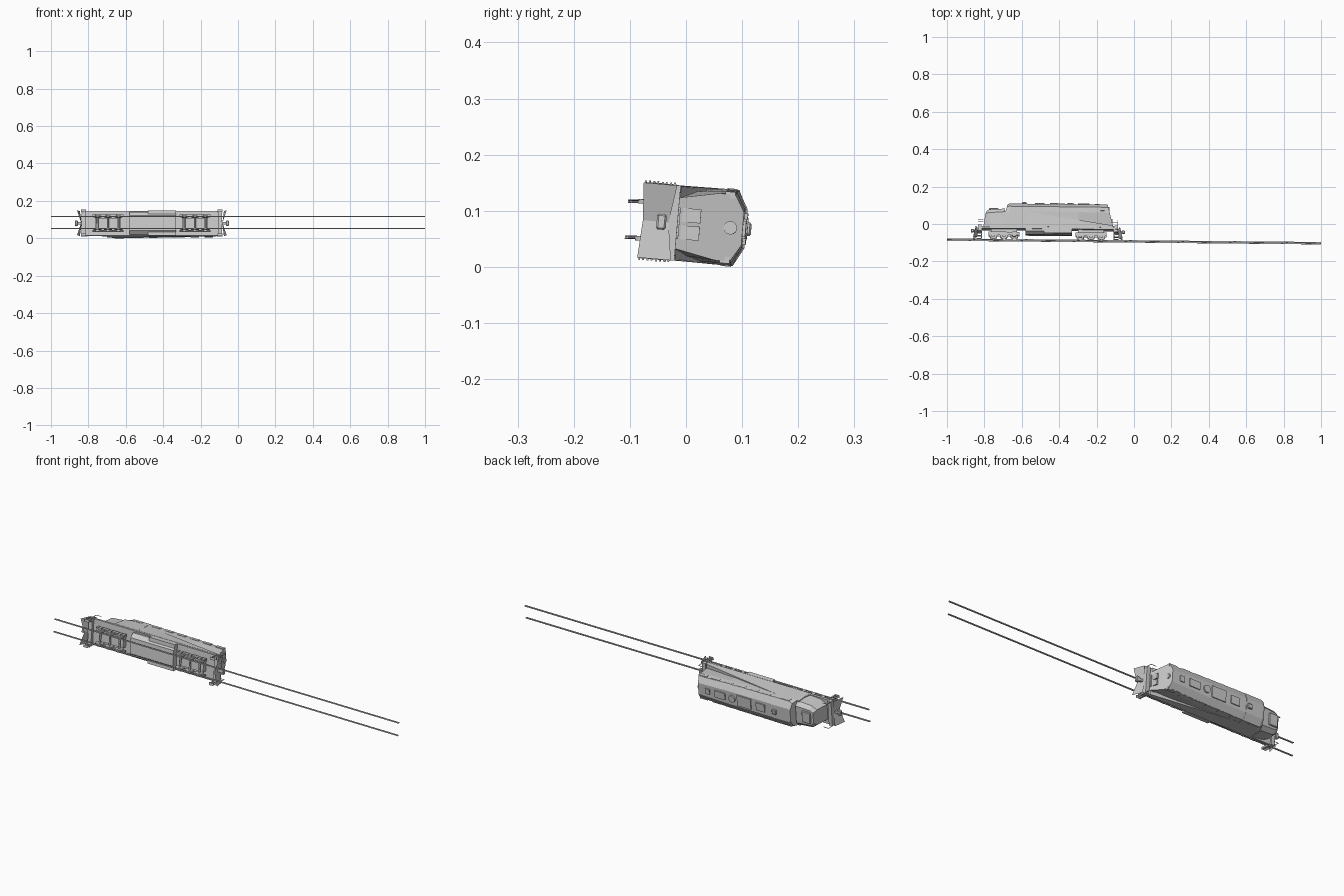
import bpy, bmesh
from math import radians
from mathutils import Matrix, Vector

cube = bpy.data.objects.get("Cube")
if cube:
    bpy.data.objects.remove(cube, do_unlink=True)

# Built upright (x along the track, z up), then laid over with a slight tilt
PLACE = (Matrix.Translation((0, 0, 0.0765)) @ Matrix.Rotation(radians(-0.55), 4, 'Z')
         @ Matrix.Rotation(radians(-95), 4, 'X'))


def finish(name, bm):
    bmesh.ops.recalc_face_normals(bm, faces=bm.faces)
    mesh = bpy.data.meshes.new(name)
    bm.to_mesh(mesh)
    bm.free()
    ob = bpy.data.objects.new(name, mesh)
    bpy.context.collection.objects.link(ob)
    ob.matrix_world = PLACE
    return ob


def box(name, x, y, z, chamfer=0):
    """Box from (min, max) pairs."""
    bm = bmesh.new()
    spans = (x, y, z)
    mid = [(a + b) / 2 for a, b in spans]
    size = [b - a for a, b in spans]
    mat = Matrix.Translation(mid) @ Matrix.Diagonal((*size, 1))
    bmesh.ops.create_cube(bm, size=1, matrix=mat)
    if chamfer:
        bmesh.ops.bevel(bm, geom=bm.edges[:], offset=chamfer, segments=1, affect='EDGES')
    return finish(name, bm)


def pair(name, x, y, z):
    """The same box on both sides of the centre line."""
    box("left_" + name, x, y, z)
    box("right_" + name, x, (-y[1], -y[0]), z)


def cylinder(name, centre, radius, depth, axis='Y', sides=16):
    bm = bmesh.new()
    turn = Matrix.Rotation(radians(90), 4, 'X') if axis == 'Y' else Matrix()
    if axis == 'X':
        turn = Matrix.Rotation(radians(90), 4, 'Y')
    bmesh.ops.create_cone(bm, cap_ends=True, segments=sides, radius1=radius, radius2=radius,
                          depth=depth, matrix=Matrix.Translation(centre) @ turn)
    return finish(name, bm)


def loft(name, stations):
    """Each station is a list of (x, half_width, z), mirrored into a closed ring."""
    bm = bmesh.new()
    rings = []
    for st in stations:
        pts = [(x, w, z) for x, w, z in st] + [(x, -w, z) for x, w, z in reversed(st)]
        rings.append([bm.verts.new(p) for p in pts])
    n = len(rings[0])
    for a, b in zip(rings, rings[1:]):
        for i in range(n):
            j = (i + 1) % n
            bm.faces.new((a[i], a[j], b[j], b[i]))
    bm.faces.new(rings[0])
    bm.faces.new(rings[-1])
    return finish(name, bm)


def extrude(name, profile, half):
    """Side profile in x and z, extruded across the width."""
    bm = bmesh.new()
    face = bm.faces.new([bm.verts.new((x, -half, z)) for x, z in profile])
    out = bmesh.ops.extrude_face_region(bm, geom=[face])
    moved = [v for v in out["geom"] if isinstance(v, bmesh.types.BMVert)]
    bmesh.ops.translate(bm, verts=moved, vec=(0, 2 * half, 0))
    return finish(name, bm)


def plate(name, corners):
    bm = bmesh.new()
    bm.faces.new([bm.verts.new(c) for c in corners])
    return finish(name, bm)


# Rails
for side, y in (("left", 0.032), ("right", -0.032)):
    box(side + "_rail_head", (-1, 1), (y - 0.002, y + 0.002), (-0.093, -0.09))
    box(side + "_rail_foot", (-1, 1), (y - 0.003, y + 0.003), (-0.097, -0.095))
    box(side + "_rail_web", (-1, 1), (y - 0.001, y + 0.001), (-0.096, -0.092))

# Deck, lower hull with its long sloping edge, and cab
box("deck", (-0.83, -0.09), (-0.066, 0.066), (-0.036, -0.024))
extrude("lower_hull", [(-0.7, -0.025), (-0.11, -0.025), (-0.113, -0.015),
                       (-0.55, 0.052), (-0.7, 0.055)], 0.067)


def section(x, lean, widths, top=0.1):
    levels = (-0.025, 0.055, 0.083, top)
    return [(x - lean * (z + 0.025) / 0.125, w, z) for w, z in zip(widths, levels)]


loft("cab", [section(-0.71, -0.035, (0.066, 0.067, 0.06, 0.03), 0.098),
             section(-0.67, -0.005, (0.067, 0.068, 0.068, 0.035)),
             section(-0.57, 0, (0.067, 0.068, 0.068, 0.035), 0.102)])
loft("long_hood", [section(-0.57, 0, (0.066, 0.067, 0.067, 0.035)),
                   section(-0.3, 0, (0.055, 0.064, 0.064, 0.034)),
                   section(-0.11, 0.032, (0.044, 0.06, 0.058, 0.03))])

# Short hood, tapering toward its end
loft("short_hood", [
    [(-0.805, 0.04, -0.025), (-0.795, 0.04, 0.045), (-0.785, 0.028, 0.064)],
    [(-0.77, 0.058, -0.025), (-0.77, 0.058, 0.05), (-0.77, 0.04, 0.068)],
    [(-0.69, 0.064, -0.025), (-0.69, 0.064, 0.052), (-0.69, 0.045, 0.072)]])
box("short_hood_vent", (-0.775, -0.725), (-0.03, 0.03), (0.066, 0.076), 0.003)

# Hatches along the shoulder, roof fans and panels
for i in range(6):
    x = -0.55 + i * 0.074
    w = 0.066 - i * 0.0008
    pair("side_hatch_%d" % (i + 1), (x, x + 0.045), (w - 0.01, w + 0.002), (0.064, 0.082))
for i, (x, length, wide) in enumerate(((-0.53, 0.05, 0.02), (-0.45, 0.08, 0.028),
                                       (-0.3, 0.06, 0.018), (-0.21, 0.025, 0.014))):
    box("roof_panel_%d" % (i + 1), (x, x + length), (-wide, wide), (0.097, 0.105))
cylinder("roof_fan", (-0.34, 0, 0.103), 0.018, 0.008, 'Z')
box("roof_light", (-0.6, -0.575), (-0.012, 0.012), (0.1, 0.111), 0.003)
cylinder("end_light", (-0.137, 0, 0.078), 0.012, 0.012, 'X')

# Cab and end windows
pair("cab_window", (-0.66, -0.61), (0.066, 0.0695), (0.062, 0.08))
pair("end_window", (-0.121, -0.114), (0.003, 0.028), (-0.01, 0.024))
box("end_door", (-0.115, -0.108), (-0.028, 0.028), (-0.025, -0.013))

# Fuel tank and side lockers
loft("fuel_tank", [[(x, 0.06, -0.033), (x, 0.06, -0.048), (x, 0.04, -0.065)]
                   for x in (-0.58, -0.33)])
pair("side_locker", (-0.48, -0.33), (0.045, 0.067), (-0.058, -0.034))

# Three-axle bogies
for end, centre in (("front", -0.695), ("rear", -0.23)):
    for i in range(3):
        x = centre + (i - 1) * 0.056
        cylinder("%s_axle_%d" % (end, i + 1), (x, 0, -0.069), 0.005, 0.08)
        for side, s in (("left", 1), ("right", -1)):
            tag = "%s_%s_%d" % (end, side, i + 1)
            cylinder(tag + "_wheel", (x, s * 0.033, -0.069), 0.021, 0.008)
            box(tag + "_axle_box", (x - 0.009, x + 0.009),
                sorted((s * 0.038, s * 0.048)), (-0.078, -0.06))
    pair(end + "_bogie_frame", (centre - 0.083, centre + 0.083), (0.038, 0.044), (-0.07, -0.052))
    box(end + "_bogie_bolster", (centre - 0.07, centre + 0.07), (-0.028, 0.028), (-0.058, -0.034))

# Ends: flared plough, coupler, steps and railings, mirrored about the middle of the locomotive
MID = -0.46
for end, s in (("front", -1), ("rear", 1)):
    def span(a, b):
        return sorted((MID + s * a, MID + s * b))

    box(end + "_end_beam", span(0.355, 0.375), (-0.067, 0.067), (-0.05, -0.016))
    for side, t in (("left", 1), ("right", -1)):
        plate("%s_%s_plough" % (end, side), [
            (MID + s * 0.376, 0, -0.032), (MID + s * 0.385, t * 0.067, -0.022),
            (MID + s * 0.4, t * 0.067, -0.082), (MID + s * 0.378, 0, -0.078)])
    box(end + "_coupler_shank", span(0.37, 0.398), (-0.006, 0.006), (-0.05, -0.038))
    box(end + "_coupler_head", span(0.396, 0.412), (-0.014, 0.014), (-0.053, -0.036), 0.003)
    pair(end + "_step_post", span(0.352, 0.357), (0.06, 0.068), (-0.08, -0.03))
    for i in range(4):
        z = -0.08 + i * 0.015
        pair("%s_step_%d" % (end, i + 1), span(0.352, 0.378), (0.058, 0.071), (z, z + 0.003))
    pair(end + "_rail_post", span(0.373, 0.375), (0.064, 0.066), (-0.02, 0.012))
    pair(end + "_hand_rail", span(0.345, 0.375), (0.064, 0.066), (0.011, 0.013))
